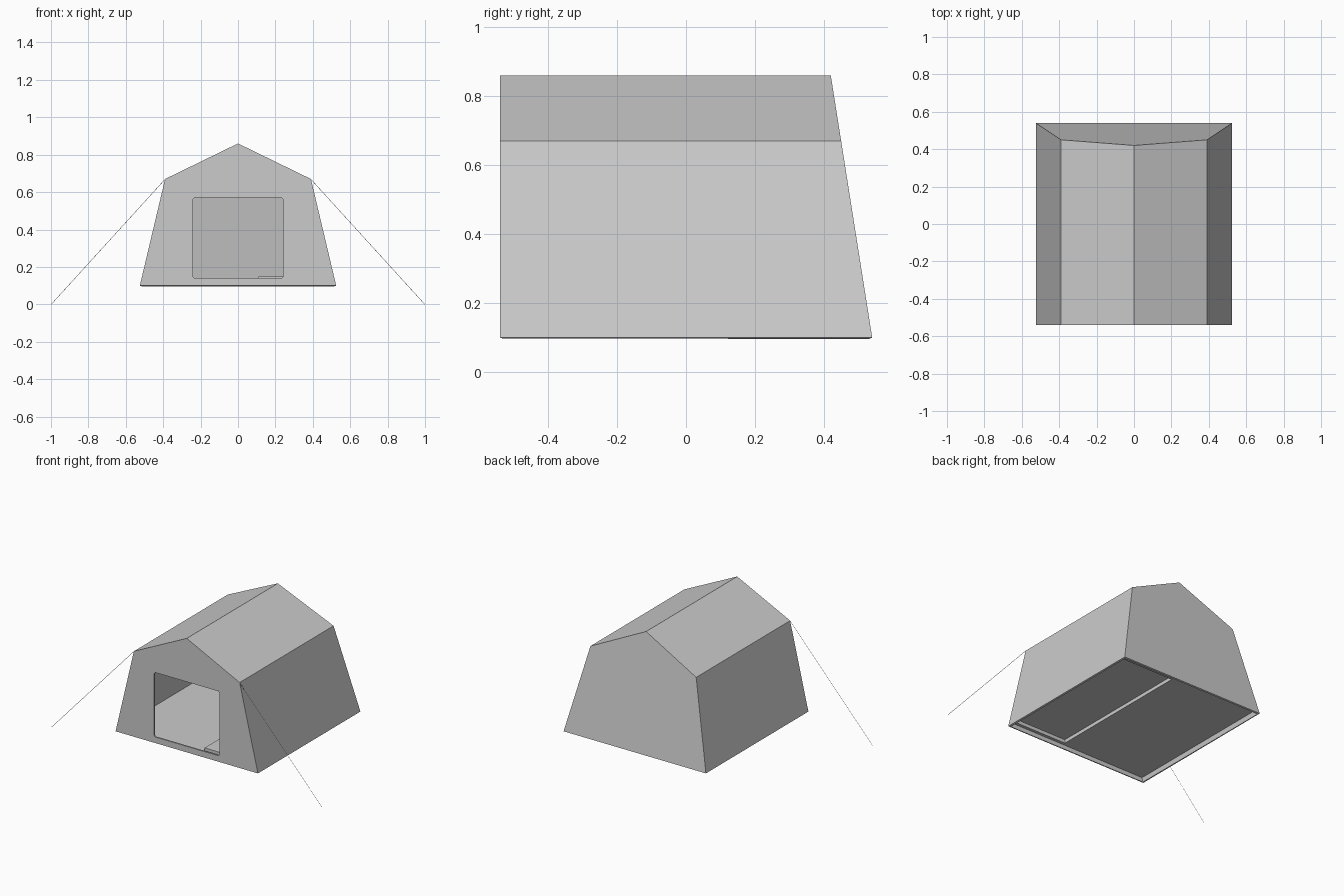
import bpy, bmesh
from mathutils import Vector

cube = bpy.data.objects.get("Cube")
if cube:
    bpy.data.objects.remove(cube, do_unlink=True)

canvas = bpy.data.materials.new("grey_canvas")
canvas.use_nodes = True
GREY = (0.6, 0.6, 0.6, 1)
canvas.diffuse_color = GREY
canvas.node_tree.nodes["Principled BSDF"].inputs["Base Color"].default_value = GREY

FRONT, BOTTOM, SKIN = -0.54, 0.10, 0.01
HALF = [(0.525, BOTTOM), (0.39, 0.67), (0, 0.86)]
PROFILE = HALF + [(-x, z) for x, z in reversed(HALF[:-1])]


def add_object(name, bm):
    mesh = bpy.data.meshes.new(name)
    bm.to_mesh(mesh)
    bm.free()
    mesh.materials.append(canvas)
    obj = bpy.data.objects.new(name, mesh)
    bpy.context.collection.objects.link(obj)
    return obj


def loop(bm, points):
    verts = [bm.verts.new(p) for p in points]
    edges = [bm.edges.new((a, b)) for a, b in zip(verts, verts[1:] + verts[:1])]
    return verts, edges


def holed_plate(bm, outer, hole, normal):
    outer_verts, outer_edges = loop(bm, outer)
    hole_verts, hole_edges = loop(bm, hole)
    bmesh.ops.triangle_fill(bm, edges=outer_edges + hole_edges,
                            use_dissolve=False, normal=normal)
    return outer_verts, hole_edges


def back_y(z):
    return 0.54 - (z - BOTTOM) * 0.12 / 0.76


# Tent shell: front wall with a doorway, sides, roof and leaning back wall
bm = bmesh.new()
w, low, high, c = 0.24, 0.14, 0.57, 0.008
door = [(-w + c, low), (w - c, low), (w, low + c), (w, high - c),
        (w - c, high), (-w + c, high), (-w, high - c), (-w, low + c)]
front, _ = holed_plate(bm, [(x, FRONT, z) for x, z in PROFILE],
                       [(x, FRONT, z) for x, z in door], (0, -1, 0))
back = [bm.verts.new((x, back_y(z), z)) for x, z in PROFILE]
for i in range(len(PROFILE) - 1):
    bm.faces.new((front[i], back[i], back[i + 1], front[i + 1]))
bm.faces.new(back)
bmesh.ops.recalc_face_normals(bm, faces=bm.faces)
shell = add_object("tent_shell", bm)
solid = shell.modifiers.new("canvas_thickness", 'SOLIDIFY')
solid.thickness = SKIN
solid.offset = -1
solid.use_even_offset = True

# Groundsheet with a raised sleeping mat along one side
bm = bmesh.new()
z, rise = 0.125, 0.023
side, rear = 0.509, back_y(z) - SKIN


def rect(x0, x1, y0, y1):
    return [(x0, y0, z), (x1, y0, z), (x1, y1, z), (x0, y1, z)]


_, mat_edges = holed_plate(bm, rect(-side, side, FRONT + SKIN, rear),
                           rect(0.11, 0.49, -0.51, 0.48), (0, 0, 1))
raised = bmesh.ops.extrude_edge_only(bm, edges=mat_edges)["geom"]
top = [g for g in raised if isinstance(g, bmesh.types.BMVert)]
bmesh.ops.translate(bm, verts=top, vec=(0, 0, rise))
bmesh.ops.contextual_create(bm, geom=[g for g in raised if isinstance(g, bmesh.types.BMEdge)])
bmesh.ops.recalc_face_normals(bm, faces=bm.faces)
if sum(f.normal.z * f.calc_area() for f in bm.faces) < 0:
    bmesh.ops.reverse_faces(bm, faces=bm.faces)
add_object("groundsheet", bm)

# Guy ropes: thin flat strips from the front eaves to the ground
for name, s in (("left_guy_rope", 1), ("right_guy_rope", -1)):
    bm = bmesh.new()
    start, end = Vector((0.39 * s, FRONT, 0.67)), Vector((s, FRONT, 0))
    across = Vector((0.003 * s, 0, 0))
    strip = [bm.verts.new(p) for p in (start - across, end - across, end, start)]
    face = bm.faces.new(strip)
    face.normal_update()
    if face.normal.y > 0:
        face.normal_flip()
    add_object(name, bm)
